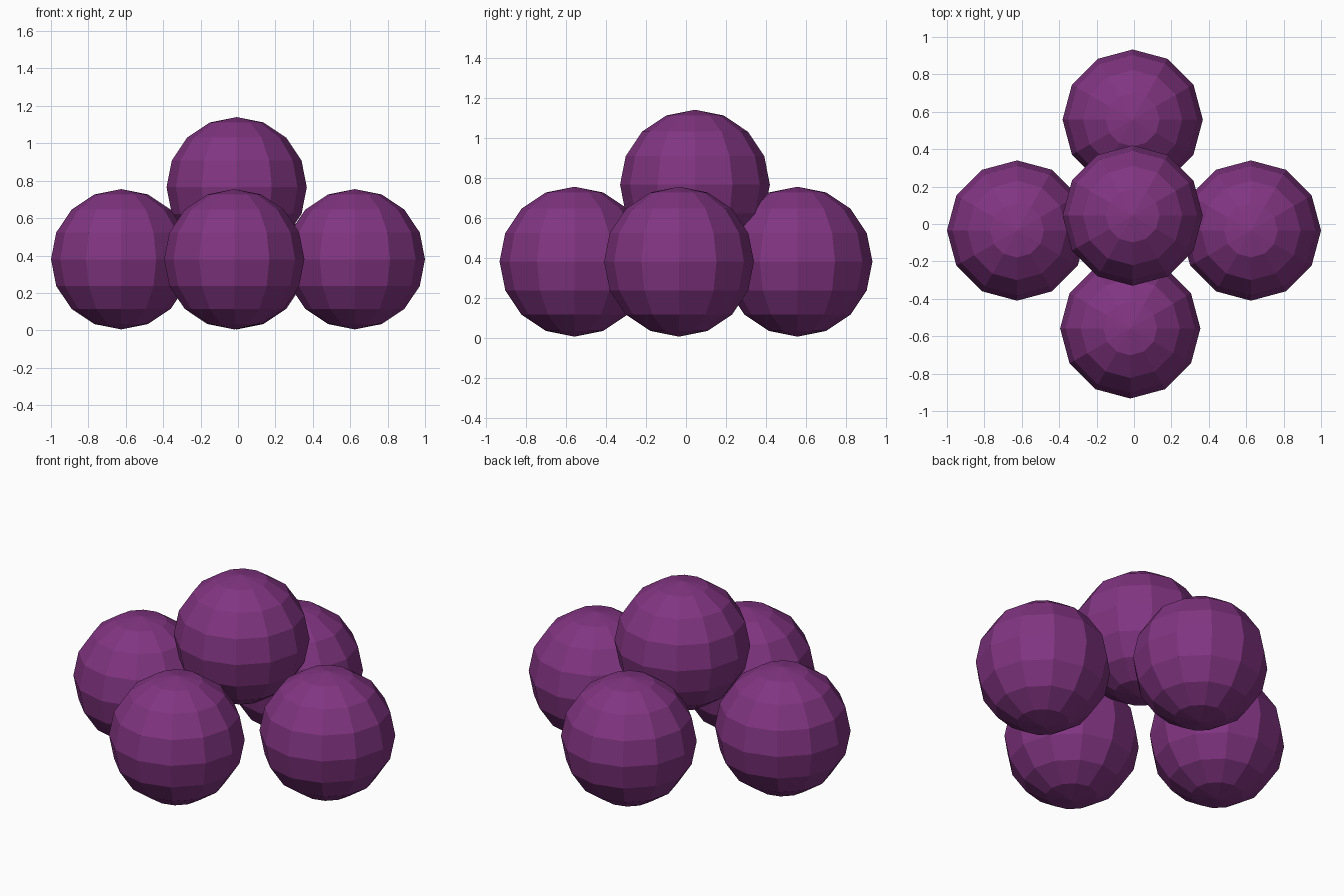
import bpy

if "Cube" in bpy.data.objects:
    bpy.data.objects.remove(bpy.data.objects["Cube"])

RADIUS = 0.375

# Purple skin shared by all berries
skin = bpy.data.materials.new("purple_skin")
skin.diffuse_color = (0.22, 0.035, 0.22, 1.0)
skin.use_nodes = True
skin.node_tree.nodes["Principled BSDF"].inputs["Base Color"].default_value = skin.diffuse_color


def add_berry(name, location):
    """Low-poly, flat-shaded ball: 12 sides, 8 rings."""
    bpy.ops.mesh.primitive_uv_sphere_add(
        segments=12, ring_count=8, radius=RADIUS, location=location)
    berry = bpy.context.object
    berry.name = name
    berry.data.materials.append(skin)
    return berry


# Four berries on the ground in a cross, one resting on top
BASE_Z = 0.38
berries = {
    "left_berry": (-0.625, -0.035, BASE_Z),
    "right_berry": (0.625, -0.035, BASE_Z),
    "front_berry": (-0.02, -0.558, BASE_Z),
    "back_berry": (-0.007, 0.558, BASE_Z),
    "top_berry": (-0.007, 0.045, 0.765),
}
for name, location in berries.items():
    add_berry(name, location)
